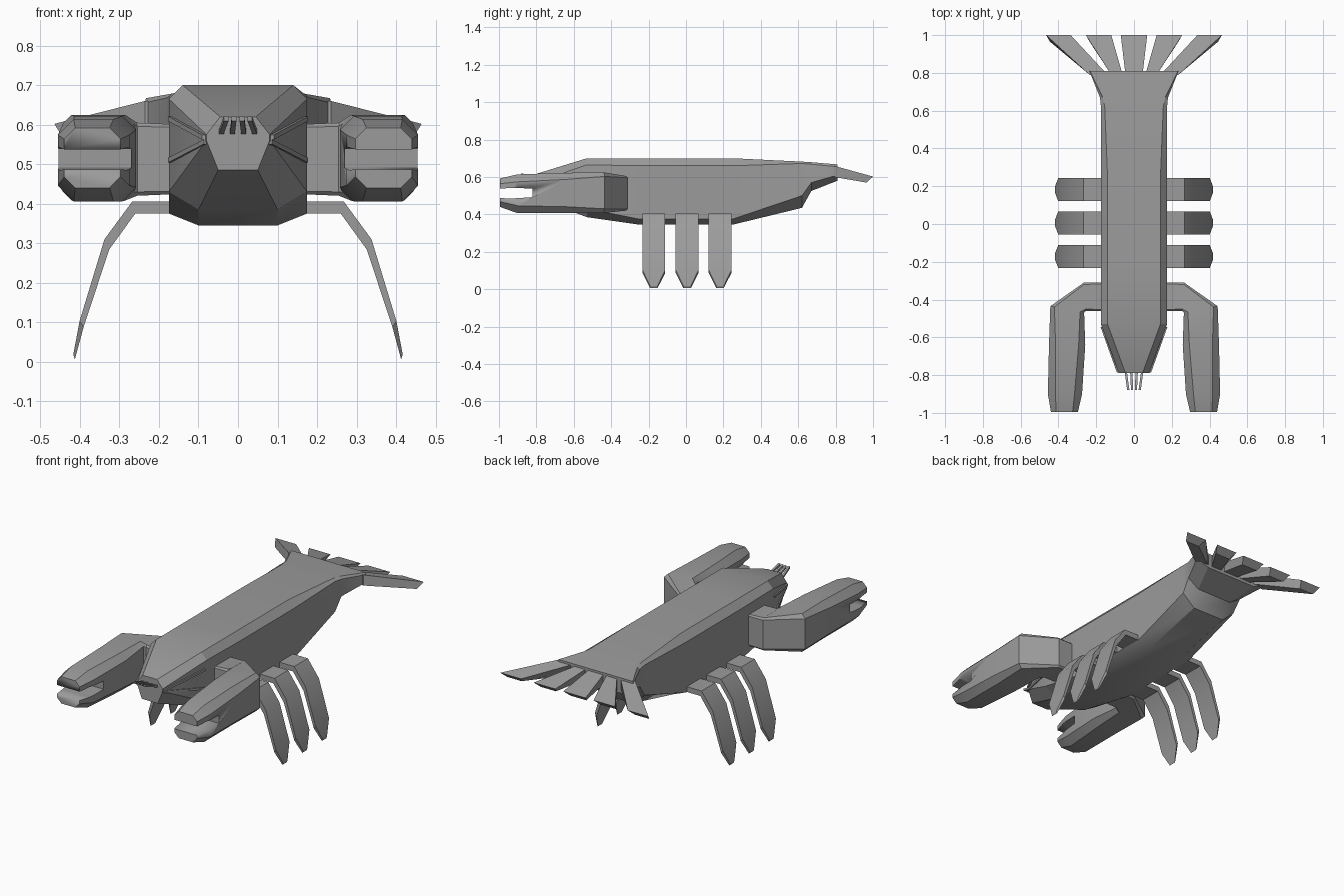
import bpy
import bmesh
import math
from mathutils import Vector

cube = bpy.data.objects.get("Cube")
if cube:
    bpy.data.objects.remove(cube, do_unlink=True)

# Shell colour
GREY = (0.33, 0.33, 0.33, 1)
shell = bpy.data.materials.new("shell_grey")
shell.use_nodes = True
shell.diffuse_color = GREY
shell.node_tree.nodes["Principled BSDF"].inputs["Base Color"].default_value = GREY


def loft(name, rings, side=1, angle=25):
    """Skin a closed solid through rings of points; side=-1 mirrors it in x."""
    bm = bmesh.new()
    loops = [[bm.verts.new((p[0] * side, p[1], p[2])) for p in ring] for ring in rings]
    n = len(loops[0])
    for a, b in zip(loops, loops[1:]):
        for i in range(n):
            j = (i + 1) % n
            bm.faces.new((a[i], a[j], b[j], b[i]))
    bm.faces.new(loops[0])
    bm.faces.new(loops[-1])
    bmesh.ops.recalc_face_normals(bm, faces=bm.faces)
    mesh = bpy.data.meshes.new(name)
    bm.to_mesh(mesh)
    bm.free()
    mesh.materials.append(shell)
    obj = bpy.data.objects.new(name, mesh)
    bpy.context.collection.objects.link(obj)
    bpy.ops.object.select_all(action="DESELECT")
    bpy.context.view_layer.objects.active = obj
    obj.select_set(True)
    bpy.ops.object.shade_smooth_by_angle(angle=math.radians(angle))
    return obj


def body_ring(y, w_top, w_side, w_low, z_top, z_up, z_down, z_low):
    half = [(w_top, z_top), (w_side, z_up), (w_side, z_down), (w_low, z_low)]
    return [(x, y, z) for x, z in half] + [(-x, y, z) for x, z in reversed(half)]


def claw_ring(outer, inner, low, high, bevel):
    """Bevelled section standing on the line from the outer to the inner point."""
    o, i = Vector(outer), Vector(inner)
    d = (i - o).normalized() * bevel
    flat = [(o + d, high), (i - d, high), (i, high - bevel), (i, low + bevel),
            (i - d, low), (o + d, low), (o, low + bevel), (o, high - bevel)]
    return [(p.x, p.y, z) for p, z in flat]


def bar(name, start, end, size, side):
    """Thin square bar between two points."""
    return loft(name, [[(p[0] + u * size, p[1], p[2] + v * size)
                        for u, v in ((-1, -1), (1, -1), (1, 1), (-1, 1))]
                       for p in (start, end)], side)


# Body with pointed head and flared tail base
loft("body", [body_ring(*s) for s in (
    (-0.79, 0.045, 0.08, 0.05, 0.62, 0.575, 0.56, 0.485),
    (-0.53, 0.14, 0.175, 0.10, 0.70, 0.665, 0.43, 0.385),
    (-0.25, 0.14, 0.175, 0.10, 0.70, 0.66, 0.375, 0.345),
    (0.25, 0.14, 0.175, 0.10, 0.70, 0.66, 0.375, 0.345),
    (0.62, 0.155, 0.175, 0.10, 0.682, 0.672, 0.50, 0.435),
    (0.67, 0.165, 0.18, 0.11, 0.679, 0.668, 0.57, 0.525),
    (0.81, 0.233, 0.236, 0.16, 0.667, 0.655, 0.61, 0.58))])

# Middle tail fin
def fin(name, root, tip, side=1):
    loft(name, [
        [(root[0], 0.79, 0.66), (root[1], 0.79, 0.66),
         (root[1], 0.79, 0.60), (root[0], 0.79, 0.60)],
        [(tip[0], 1.0, 0.602), (tip[1], 1.0, 0.602),
         (tip[1] - 0.02, 0.965, 0.57), (tip[0] + 0.02, 0.965, 0.57)]], side)


fin("tail_fin_middle", (-0.045, 0.045), (-0.07, 0.07))

for side, tag in ((1, "left"), (-1, "right")):
    # Side tail fins
    fin(f"tail_fin_inner_{tag}", (0.06, 0.12), (0.12, 0.255), side)
    fin(f"tail_fin_outer_{tag}", (0.14, 0.235), (0.335, 0.465), side)

    # Walking legs: flat bent strips with pointed tips
    for k, y in enumerate((-0.172, 0.006, 0.182)):
        rings = []
        for x, z, dx, dz, w in ((0.12, 0.39, 0, 0.015, 0.061),
                                (0.264, 0.39, 0.004, 0.015, 0.061),
                                (0.332, 0.297, 0.006, 0.013, 0.061),
                                (0.396, 0.095, 0.005, 0.008, 0.061),
                                (0.415, 0.012, 0.002, 0.006, 0.02)):
            rings.append([(x + dx, y - w, z + dz), (x + dx, y + w, z + dz),
                          (x - dx, y + w, z - dz), (x - dx, y - w, z - dz)])
        loft(f"leg_{k + 1}_{tag}", rings, side)

    # Arm and claw
    claw = loft(f"claw_{tag}", [claw_ring(*s) for s in (
        ((0.14, -0.31), (0.14, -0.46), 0.425, 0.60, 0.006),
        ((0.265, -0.31), (0.255, -0.46), 0.42, 0.605, 0.010),
        ((0.443, -0.435), (0.264, -0.47), 0.408, 0.625, 0.022),
        ((0.45, -0.64), (0.258, -0.64), 0.406, 0.622, 0.035),
        ((0.456, -0.90), (0.275, -0.90), 0.406, 0.614, 0.040),
        ((0.44, -0.995), (0.297, -0.995), 0.44, 0.592, 0.028))], side)

    # Jaw gap cut through the claw tip
    gap = loft("jaw_gap_cutter", [
        [(x, -1.1, 0.49), (x, -0.93, 0.485), (x, -0.82, 0.492),
         (x, -0.82, 0.538), (x, -0.93, 0.542), (x, -1.1, 0.53)]
        for x in (0.2, 0.52)], side)
    gap.hide_render = True
    cut = claw.modifiers.new("jaw_gap", "BOOLEAN")
    cut.operation = "DIFFERENCE"
    cut.solver = "EXACT"
    cut.object = gap
    bpy.ops.object.select_all(action="DESELECT")
    bpy.context.view_layer.objects.active = claw
    claw.select_set(True)
    bpy.ops.object.modifier_apply(modifier=cut.name)
    bpy.data.objects.remove(gap, do_unlink=True)

    # Feelers folded back along the head
    bar(f"upper_feeler_{tag}", (0.085, -0.785, 0.568), (0.171, -0.545, 0.615), 0.006, side)
    bar(f"lower_feeler_{tag}", (0.08, -0.785, 0.557), (0.171, -0.545, 0.51), 0.006, side)

    # Small spines at the snout
    for k, x in enumerate((0.01, 0.03)):
        bar(f"snout_spine_{k + 1}_{tag}", (x, -0.88, 0.615), (x * 1.5, -0.77, 0.575), 0.006, side)
